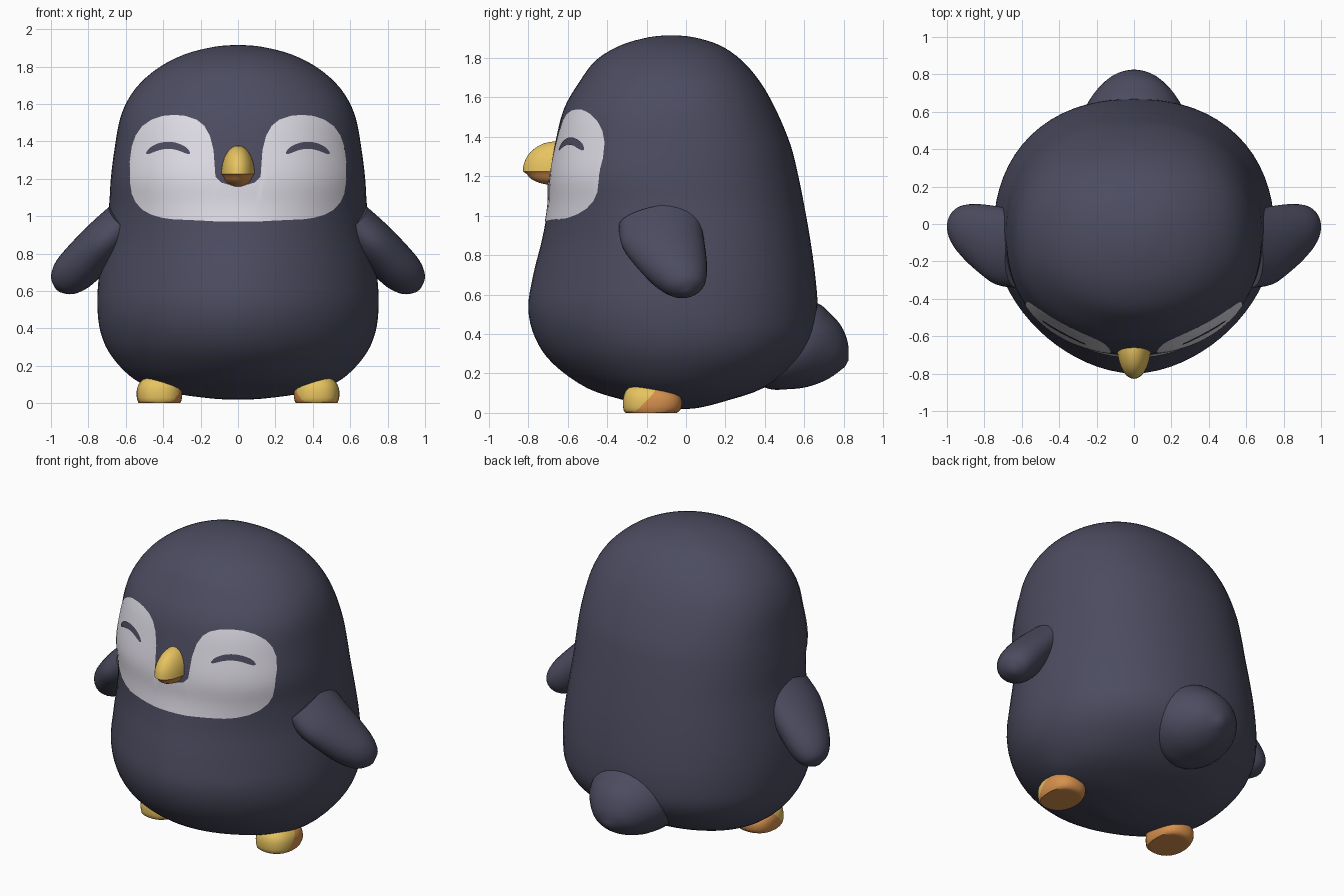
import bpy, bmesh, math
from mathutils import Vector
from mathutils.bvhtree import BVHTree

if "Cube" in bpy.data.objects:
    bpy.data.objects.remove(bpy.data.objects["Cube"])


def material(name, rgb):
    m = bpy.data.materials.new(name)
    m.diffuse_color = (*rgb, 1)
    m.use_nodes = True
    m.node_tree.nodes["Principled BSDF"].inputs["Base Color"].default_value = m.diffuse_color
    return m


NAVY = material("navy", (0.072, 0.072, 0.118))
WHITE = material("soft_white", (0.74, 0.72, 0.79))
YELLOW = material("yellow", (0.82, 0.56, 0.12))
ORANGE = material("orange", (0.68, 0.28, 0.075))


def finish(name, bm, mats, solid=True):
    if solid:
        bmesh.ops.recalc_face_normals(bm, faces=bm.faces)
    for f in bm.faces:
        f.smooth = True
    for e in bm.edges:
        if e.calc_face_angle(0) > math.radians(42):
            e.smooth = False
    me = bpy.data.meshes.new(name)
    bm.to_mesh(me)
    for m in mats:
        me.materials.append(m)
    ob = bpy.data.objects.new(name, me)
    bpy.context.collection.objects.link(ob)
    return ob


def spline(rows, k):
    """Smooth curve through rows of numbers, k steps per gap."""
    p = [rows[0], *rows, rows[-1]]
    out = []
    for i in range(1, len(p) - 2):
        for j in range(k):
            t = j / k
            out.append([b + 0.5 * t * (c - a + t * (2*a - 5*b + 4*c - d + t * (3*(b - c) + d - a)))
                        for a, b, c, d in zip(*p[i - 1:i + 3])])
    return out + [list(rows[-1])]


def loft(rings):
    bm = bmesh.new()
    vs = [[bm.verts.new(p) for p in r] for r in rings]
    n = len(vs[0])
    for a, b in zip(vs, vs[1:]):
        for i in range(n):
            j = (i + 1) % n
            bm.faces.new((a[i], a[j], b[j], b[i]))
    bm.faces.new(vs[0])
    bm.faces.new(vs[-1])
    return bm


def circle(n):
    return [(math.cos(2 * math.pi * i / n), math.sin(2 * math.pi * i / n)) for i in range(n)]


# Body: z, half width, front y, back y, roundness of the front half
profile = [
    (0.02, 0.02, -0.07, -0.03, 2), (0.025, 0.14, -0.19, 0.06, 2), (0.06, 0.38, -0.30, 0.20, 1.9),
    (0.125, 0.55, -0.50, 0.39, 1.85), (0.25, 0.675, -0.675, 0.57, 1.8), (0.38, 0.735, -0.765, 0.655, 1.8),
    (0.53, 0.752, -0.80, 0.668, 1.8), (0.70, 0.742, -0.775, 0.655, 1.8), (0.88, 0.715, -0.73, 0.63, 1.9),
    (1.05, 0.69, -0.70, 0.60, 2.1), (1.20, 0.68, -0.695, 0.57, 2.25), (1.36, 0.66, -0.665, 0.53, 2.25),
    (1.54, 0.625, -0.62, 0.455, 2.2), (1.68, 0.55, -0.54, 0.375, 2.1), (1.79, 0.43, -0.455, 0.28, 2),
    (1.865, 0.285, -0.33, 0.17, 2), (1.905, 0.13, -0.19, 0.04, 2), (1.915, 0.02, -0.09, -0.06, 2)]
rings = []
for z, w, f, b, nf in spline(profile, 4):
    ring = []
    for c, s in circle(72):
        n = nf if s < 0 else 2.25
        r = (abs(c) ** n + abs(s) ** n) ** (-1 / n)
        ring.append((w * r * c, (f + b) / 2 + (b - f) / 2 * r * s, z))
    rings.append(ring)
bm = loft(rings)
bmesh.ops.recalc_face_normals(bm, faces=bm.faces)
skin = BVHTree.FromBMesh(bm)
finish("body", bm, [NAVY])


def plate(name, columns, rows, lift, mat):
    """Thin sheet on the front of the body, from columns of x, low z, high z."""
    bm = bmesh.new()
    grid = []
    for x, lo, hi in columns:
        col = []
        for j in range(rows + 1):
            p, nrm, _, _ = skin.ray_cast(Vector((x, -2, lo + (hi - lo) * j / rows)), Vector((0, 1, 0)))
            col.append(bm.verts.new(p + nrm * lift))
        grid.append(col)
    for a, b in zip(grid, grid[1:]):
        for j in range(rows):
            bm.faces.new((a[j], b[j], b[j + 1], a[j + 1]))
    finish(name, bm, [mat], solid=False)


# White face patch with a notch round the beak
half = [(0, 0.97, 1.165), (0.05, 0.97, 1.168), (0.09, 0.97, 1.18), (0.12, 0.971, 1.21), (0.13, 0.972, 1.35),
        (0.15, 0.973, 1.43), (0.18, 0.975, 1.483), (0.22, 0.977, 1.515), (0.28, 0.98, 1.535),
        (0.34, 0.982, 1.54), (0.40, 0.99, 1.535), (0.46, 1.007, 1.515), (0.51, 1.035, 1.48),
        (0.545, 1.075, 1.43), (0.565, 1.12, 1.37), (0.576, 1.19, 1.29)]
plate("face_patch", [(-x, lo, hi) for x, lo, hi in half[:0:-1]] + half, 14, 0.004, WHITE)

# Closed smiling eyes
for side, s in (("left", -1), ("right", 1)):
    cols = []
    for i in range(25):
        u = -0.998 + 1.996 * i / 24
        mid, h = 1.335 + 0.042 * (1 - u * u), 0.019 * (1 - u ** 6) ** 0.5
        cols.append((s * 0.37 + 0.117 * u, mid - h, mid + h))
    plate("eye_" + side, cols, 2, 0.0075, NAVY)

# Beak: yellow upper half over a smaller orange lower half
bm = bmesh.new()
bmesh.ops.create_uvsphere(bm, u_segments=28, v_segments=16, radius=1)
for f in bm.faces:
    f.material_index = 1 if f.calc_center_median().z < 0 else 0
for v in bm.verts:
    x, y, z = v.co
    low = z < -0.01
    v.co = (x * (0.08 if low else 0.09), -0.66 + y * (0.15 if low else 0.168),
            1.225 + z * (0.07 if low else 0.152))
finish("beak", bm, [YELLOW, ORANGE])

# Flippers: centre x, y, z, half breadth, half thickness
flipper = [(0.60, -0.13, 0.985, 0.215, 0.11), (0.70, -0.12, 0.885, 0.21, 0.118), (0.80, -0.075, 0.78, 0.18, 0.12),
           (0.885, -0.03, 0.69, 0.14, 0.112), (0.94, 0.0, 0.632, 0.09, 0.076), (0.962, 0.01, 0.605, 0.02, 0.02)]
broad, thick = Vector((0.12, -0.98, -0.16)), Vector((0.78, 0, 0.62))
for side, s in (("left", -1), ("right", 1)):
    rings = []
    for x, y, z, rb, rt in spline(flipper, 4):
        pts = [Vector((x, y, z)) + broad * rb * c + thick * rt * q for c, q in circle(28)]
        rings.append([(s * p.x, p.y, p.z) for p in pts])
    finish("flipper_" + side, loft(rings), [NAVY])

# Tail: centre y, z, half width, half height
tail = [(0.40, 0.38, 0.25, 0.23), (0.54, 0.34, 0.27, 0.25), (0.62, 0.313, 0.255, 0.222),
        (0.70, 0.286, 0.20, 0.178), (0.77, 0.262, 0.125, 0.105), (0.815, 0.25, 0.02, 0.02)]
rings = [[(rx * c, y + 0.49 * rz * q, z + 0.87 * rz * q) for c, q in circle(32)]
         for y, z, rx, rz in spline(tail, 4)]
finish("tail", loft(rings), [NAVY])

# Feet: flat-bottomed, yellow toes and orange heel and sole
for side, s in (("left", -1), ("right", 1)):
    bm = bmesh.new()
    bmesh.ops.create_uvsphere(bm, u_segments=28, v_segments=18, radius=1)
    for v in bm.verts:
        p = v.co / sum(abs(a) ** 2.5 for a in v.co) ** 0.4
        v.co = (s * 0.42 + 0.122 * p.x, -0.17 + 0.15 * p.y,
                max(0, 0.05 + p.z * (0.095 - 0.02 * p.y)))
    bmesh.ops.dissolve_degenerate(bm, dist=0.0005, edges=bm.edges)
    split = Vector((s * 0.26, -0.97, 0.93))
    bmesh.ops.bisect_plane(bm, geom=bm.verts[:] + bm.edges[:] + bm.faces[:],
                           plane_co=(s * 0.5, -0.27, 0), plane_no=split)
    bmesh.ops.recalc_face_normals(bm, faces=bm.faces)
    for f in bm.faces:
        ahead = split.dot(f.calc_center_median() - Vector((s * 0.5, -0.27, 0))) > 0
        f.material_index = 0 if ahead and f.normal.z > -0.7 else 1
    finish("foot_" + side, bm, [YELLOW, ORANGE])
